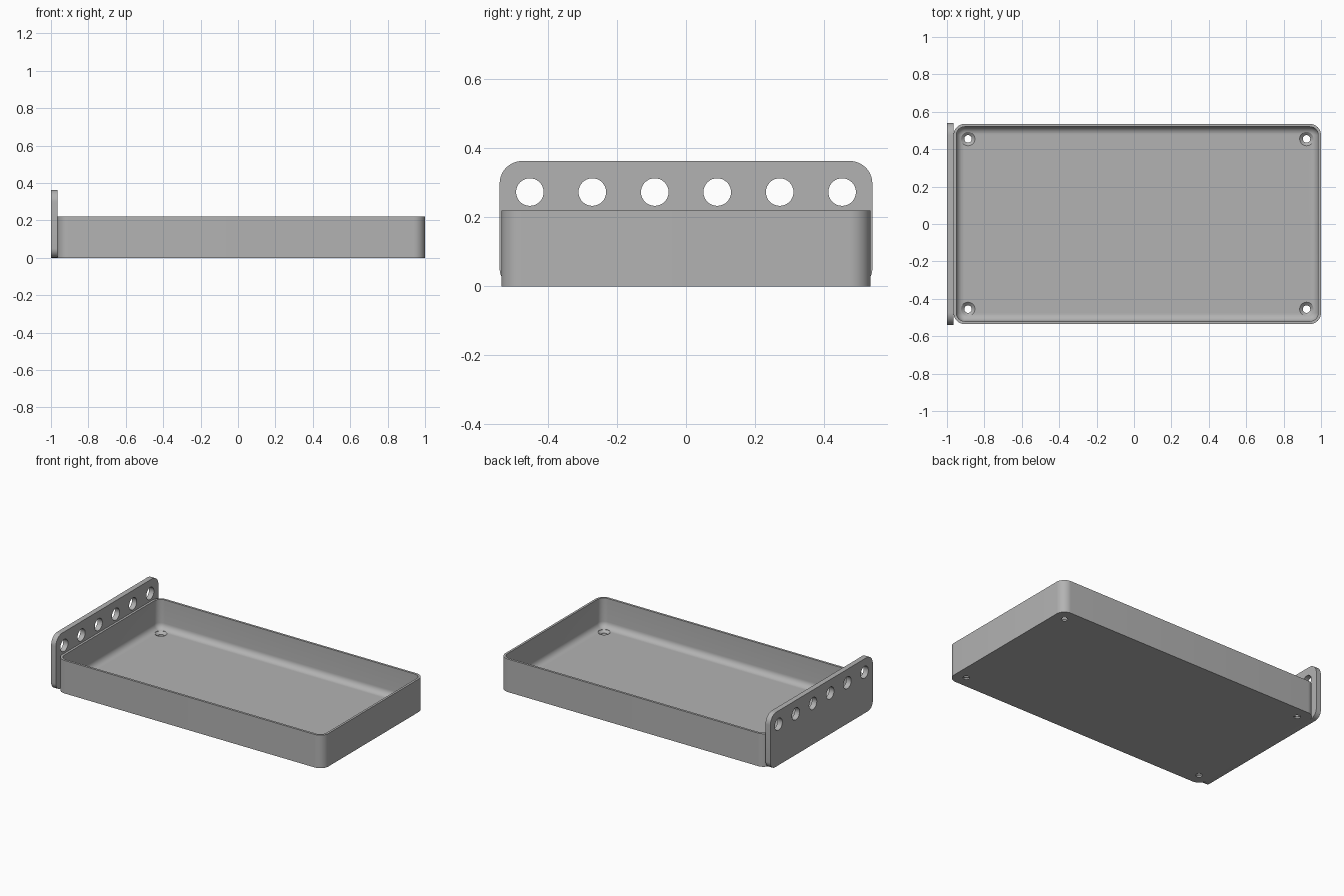
import bpy, bmesh, math
from mathutils import Matrix, Vector

if "Cube" in bpy.data.objects:
    bpy.data.objects.remove(bpy.data.objects["Cube"])

GREY = (0.45, 0.45, 0.45, 1)
grey = bpy.data.materials.new("plain grey")
grey.use_nodes = True
grey.diffuse_color = GREY
grey.node_tree.nodes["Principled BSDF"].inputs["Base Color"].default_value = GREY

X0, X1, HALF_Y, HEIGHT = -0.965, 1.0, 0.535, 0.22
MID, HALF_X = (X0 + X1) / 2, (X1 - X0) / 2
WALL, FLOOR, FILLET, CORNER = 0.015, 0.025, 0.04, 0.06


def rounded_rect(hx, hy, r_low, r_high, steps=10):
    """Outline points; r_low rounds the -y corners and r_high the +y ones."""
    pts = []
    for i, (sx, sy) in enumerate(((1, 1), (-1, 1), (-1, -1), (1, -1))):
        r = r_high if sy > 0 else r_low
        for k in range(steps + 1):
            a = (i + k / steps) * math.pi / 2
            pts.append((sx * (hx - r) + r * math.cos(a), sy * (hy - r) + r * math.sin(a)))
    return pts


def loft(name, rings):
    """Skin matching closed rings and cap both ends."""
    bm = bmesh.new()
    loops = [[bm.verts.new(p) for p in ring] for ring in rings]
    n = len(loops[0])
    for a, b in zip(loops, loops[1:]):
        for i in range(n):
            j = (i + 1) % n
            bm.faces.new((a[i], a[j], b[j], b[i]))
    bm.faces.new(loops[0][::-1])
    bm.faces.new(loops[-1])
    bmesh.ops.recalc_face_normals(bm, faces=bm.faces)
    mesh = bpy.data.meshes.new(name)
    bm.to_mesh(mesh)
    bm.free()
    mesh.materials.append(grey)
    obj = bpy.data.objects.new(name, mesh)
    bpy.context.collection.objects.link(obj)
    return obj


def drill(obj, centre, axis, profile):
    """Cut a round hole; profile is (distance along axis, radius) pairs."""
    turn = Matrix.Translation(centre) @ Vector((0, 0, 1)).rotation_difference(axis).to_matrix().to_4x4()
    angles = [math.tau * k / 32 for k in range(32)]
    cutter = loft("hole_cutter", [
        [turn @ Vector((r * math.cos(a), r * math.sin(a), d)) for a in angles] for d, r in profile])
    cutter.hide_render = True
    mod = obj.modifiers.new("hole", "BOOLEAN")
    mod.operation, mod.solver, mod.object = "DIFFERENCE", "EXACT", cutter
    bpy.context.view_layer.objects.active = obj
    bpy.ops.object.modifier_apply(modifier=mod.name)
    bpy.data.objects.remove(cutter)


def finish(obj):
    bpy.ops.object.select_all(action="DESELECT")
    obj.select_set(True)
    bpy.context.view_layer.objects.active = obj
    bpy.ops.object.shade_smooth_by_angle(angle=math.radians(30))


# Tray: outer wall, rim, inner wall, then the fillet down to the floor
sections = [(0, 0), (0, HEIGHT), (WALL, HEIGHT)]
for k in range(9):
    a = k / 8 * math.pi / 2
    sections.append((WALL + FILLET * (1 - math.cos(a)), FLOOR + FILLET * (1 - math.sin(a))))
rings = []
for inset, z in sections:
    r = CORNER - inset
    rings.append([(MID + x, y, z) for x, y in rounded_rect(HALF_X - inset, HALF_Y - inset, r, r)])
tray = loft("tray", rings)

# Countersunk screw holes in the floor corners
for sx in (-1, 1):
    for sy in (-1, 1):
        drill(tray, Vector((MID + sx * 0.905, sy * 0.455, 0)), Vector((0, 0, 1)),
              [(-0.02, 0.02), (0.01, 0.02), (FLOOR, 0.037), (0.06, 0.037)])
finish(tray)

# Upright end plate with rounded corners
PLATE_H = 0.363
outline = rounded_rect(0.54, PLATE_H / 2, 0.05, 0.065)
plate = loft("end_plate", [[(x, y, z + PLATE_H / 2) for y, z in outline] for x in (-1, X0)])

# Row of round holes along the top of the plate
for i in range(6):
    drill(plate, Vector((-1, (i - 2.5) * 0.181, 0.273)), Vector((1, 0, 0)),
          [(-0.02, 0.04), (0.055, 0.04)])
finish(plate)
